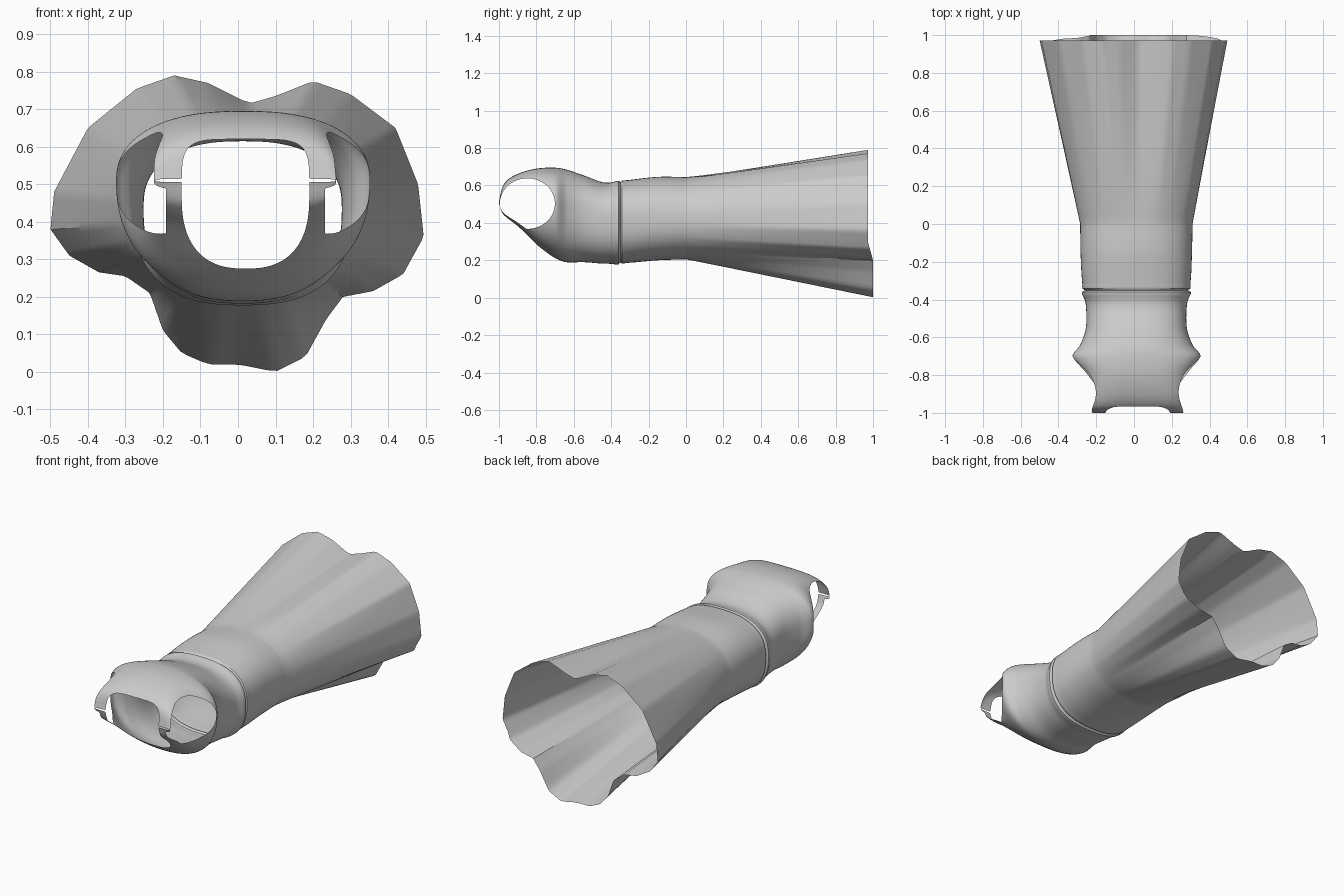
import bpy, bmesh, math

if "Cube" in bpy.data.objects:
    bpy.data.objects.remove(bpy.data.objects["Cube"])

# Bodice stations: y, x left, x right, z top, z bottom, z of widest point, squareness
STATIONS = [
    (-1.0, -.22, .26, .515, .505, .51, 4),
    (-.985, -.23, .265, .585, .455, .51, 4),
    (-.96, -.235, .27, .625, .425, .51, 3.8),
    (-.9, -.245, .28, .662, .375, .51, 3.3),
    (-.8, -.27, .30, .69, .285, .51, 2.8),
    (-.7, -.325, .352, .695, .212, .51, 2.3),
    (-.64, -.285, .31, .685, .19, .48, 2.4),
    (-.55, -.255, .28, .655, .19, .45, 2.5),
    (-.43, -.255, .28, .615, .182, .42, 2.5),
    (-.3, -.275, .30, .63, .187, .42, 2.5),
    (-.15, -.283, .307, .646, .2, .42, 2.4),
    (0, -.285, .31, .645, .205, .42, 2.3),
]
# Wavy hem outline (x, z), clockwise from the back centre
HEM = [(.03, .715), (.1, .735), (.2, .775), (.3, .74), (.42, .65), (.48, .5),
       (.495, .36), (.44, .26), (.36, .215), (.28, .2), (.235, .14), (.18, .04),
       (.1, 0), (0, .02), (-.08, .02), (-.15, .05), (-.2, .11), (-.235, .21),
       (-.3, .255), (-.37, .265), (-.45, .31), (-.5, .38), (-.49, .48),
       (-.4, .65), (-.27, .755), (-.17, .79), (-.08, .77)]
N, CX, CZ = 160, .01, .42


def station(y):
    """Smoothly interpolated cross-section values at y."""
    i = 0
    while i < len(STATIONS) - 2 and y > STATIONS[i + 1][0]:
        i += 1
    a, b = STATIONS[i], STATIONS[i + 1]
    p, q = STATIONS[max(i - 1, 0)], STATIONS[min(i + 2, len(STATIONS) - 1)]
    h = b[0] - a[0]
    t = (y - a[0]) / h
    out = []
    for k in range(1, 7):
        ma = (b[k] - p[k]) / (b[0] - p[0]) * h
        mb = (q[k] - a[k]) / (q[0] - a[0]) * h
        out.append((2*t**3 - 3*t*t + 1) * a[k] + (t**3 - 2*t*t + t) * ma
                   + (3*t*t - 2*t**3) * b[k] + (t**3 - t*t) * mb)
    return out


def spow(v, e):
    return math.copysign(abs(v) ** e, v)


def ring(y):
    xl, xr, zt, zb, zc, n = station(y)
    # raised waist seam with a narrow groove
    seam = .012 * math.exp(-((y + .365) / .03) ** 2) - .018 * math.exp(-((y + .35) / .006) ** 2)
    w, cx = (xr - xl) / 2 + seam, (xl + xr) / 2
    pts = []
    for i in range(N):
        a = 2 * math.pi * i / N
        s = spow(math.sin(a), 2 / n)
        z = zc + s * ((zt - zc) if s > 0 else (zc - zb)) + seam * .5 * s
        pts.append((cx + w * spow(math.cos(a), 2 / n), y, z))
    return pts


def hem_point(x, z):
    """Where the ray from the centre through (x, z) meets the hem outline."""
    dx, dz = x - CX, z - CZ
    for (ax, az), (bx, bz) in zip(HEM, HEM[1:] + HEM[:1]):
        ex, ez = bx - ax, bz - az
        det = dx * -ez + ex * dz
        if abs(det) < 1e-9:
            continue
        r = ((ax - CX) * -ez + ex * (az - CZ)) / det
        s = (dx * (az - CZ) - dz * (ax - CX)) / det
        if r > 0 and -1e-6 <= s <= 1 + 1e-6:
            hx, hz = CX + r * dx, CZ + r * dz
            return hx, .972 + .028 * min(1, max(0, (.3 - hz) / .1)), hz
    return x, .98, z


def neck(co):
    """Negative inside the U-shaped neck opening."""
    if co.y > -.6:
        return 1
    z = co.z - .47
    n, h = (5, .15) if z > 0 else (2.5, .195)
    return (abs(co.x - .02) / .17) ** n + (abs(z) / h) ** n - 1


def arms(co):
    """Negative inside the two round armholes."""
    e = math.hypot((co.y + .848) / .147, (co.z - .503) / .135) - 1
    return max(e, (.212 - abs(co.x - .02)) * 6)


def cut(bm, f):
    """Split edges along f = 0 and drop the faces inside."""
    new = set()
    for e in list(bm.edges):
        a, b = e.verts
        fa, fb = f(a.co), f(b.co)
        if fa * fb < 0:
            lo, hi = a.co.copy(), b.co.copy()
            for _ in range(16):
                m = (lo + hi) / 2
                if f(m) * fa > 0:
                    lo = m
                else:
                    hi = m
            v = bmesh.utils.edge_split(e, a, .5)[1]
            v.co = (lo + hi) / 2
            new.add(v)
    for face in list(bm.faces):
        vs = [v for v in face.verts if v in new]
        if len(vs) == 2:
            try:
                bmesh.utils.face_split(face, vs[0], vs[1])
            except ValueError:
                pass
    dead = [p for p in bm.faces if f(p.calc_center_median()) < 0]
    bmesh.ops.delete(bm, geom=dead, context='FACES')


# Rings: dense bodice, then a straight flare to the hem
rings = [ring(-1 + .1 * (i / 16) ** 1.6) for i in range(16)]
rings += [ring(-.9 + .9 * i / 100) for i in range(101)]
waist = rings[-1]
hem = [hem_point(x, z) for x, _, z in waist]
for k in range(1, 25):
    t = k / 24
    rings.append([tuple(p + (q - p) * t for p, q in zip(a, b)) for a, b in zip(waist, hem)])

bm = bmesh.new()
grid = [[bm.verts.new(p) for p in r] for r in rings]
for r0, r1 in zip(grid, grid[1:]):
    for i in range(N):
        j = (i + 1) % N
        bm.faces.new((r0[i], r0[j], r1[j], r1[i]))
cut(bm, neck)
cut(bm, arms)
bmesh.ops.recalc_face_normals(bm, faces=bm.faces)

# Sleeveless dress shell
mesh = bpy.data.meshes.new("dress")
bm.to_mesh(mesh)
bm.free()
dress = bpy.data.objects.new("dress", mesh)
bpy.context.collection.objects.link(dress)
bpy.context.view_layer.objects.active = dress
dress.select_set(True)
bpy.ops.object.shade_smooth_by_angle(angle=math.radians(30))
